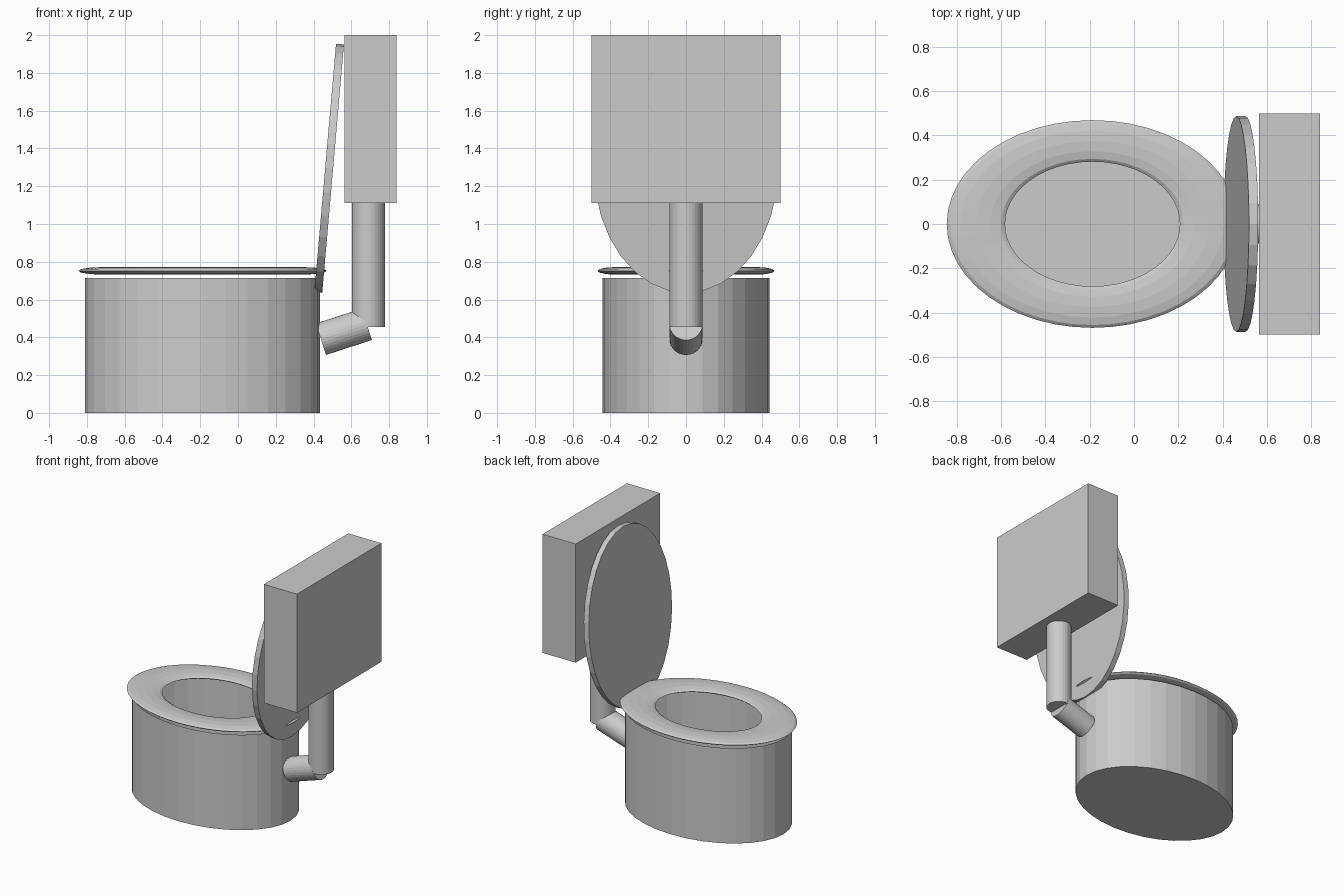
import bpy
from math import radians, sin, cos

if "Cube" in bpy.data.objects:
    bpy.data.objects.remove(bpy.data.objects["Cube"])


def cylinder(name, loc, scale, tilt=0.0, fill='NGON'):
    """Unit cylinder scaled to radii (x, y) and height z, tilted about y."""
    bpy.ops.mesh.primitive_cylinder_add(
        vertices=32, radius=1, depth=1, end_fill_type=fill,
        location=loc, rotation=(0, radians(tilt), 0))
    ob = bpy.context.object
    ob.name = name
    ob.scale = scale
    return ob


CX = -0.1875          # centre of bowl and seat
BOWL_H = 0.715

# Bowl: oval tub, open on top, closed underneath
bowl = cylinder("bowl", (CX, 0, BOWL_H / 2), (0.6225, 0.442, BOWL_H))
top = max(bowl.data.polygons, key=lambda p: p.center.z)
import bmesh
bm = bmesh.new()
bm.from_mesh(bowl.data)
bm.faces.ensure_lookup_table()
bmesh.ops.delete(bm, geom=[bm.faces[top.index]], context='FACES_ONLY')
bm.to_mesh(bowl.data)
bm.free()

# Seat: flattened oval ring hovering just above the bowl
bpy.ops.mesh.primitive_torus_add(
    major_segments=48, minor_segments=12, major_radius=1, minor_radius=0.25,
    location=(CX, 0, 0.752))
seat = bpy.context.object
seat.name = "seat"
seat.scale = (0.5265, 0.375, 0.08)

# Lid: oval disc leaning back against the tank
cylinder("lid", (0.4825, 0, 1.295), (0.66, 0.487, 0.042), tilt=95)
bpy.context.object.rotation_euler = (0, radians(-85), 0)

# Tank
bpy.ops.mesh.primitive_cube_add(size=1, location=(0.7025, 0, 1.555))
tank = bpy.context.object
tank.name = "tank"
tank.scale = (0.275, 1.0, 0.89)

# Down pipe from the tank, and sloping pipe into the bowl
R = 0.0875
cylinder("down_pipe", (0.69, 0, (0.455 + 1.12) / 2), (R, R, 1.12 - 0.455))
cylinder("bowl_pipe", (0.5605, 0, 0.4295), (R, R, 0.2555), tilt=72)
